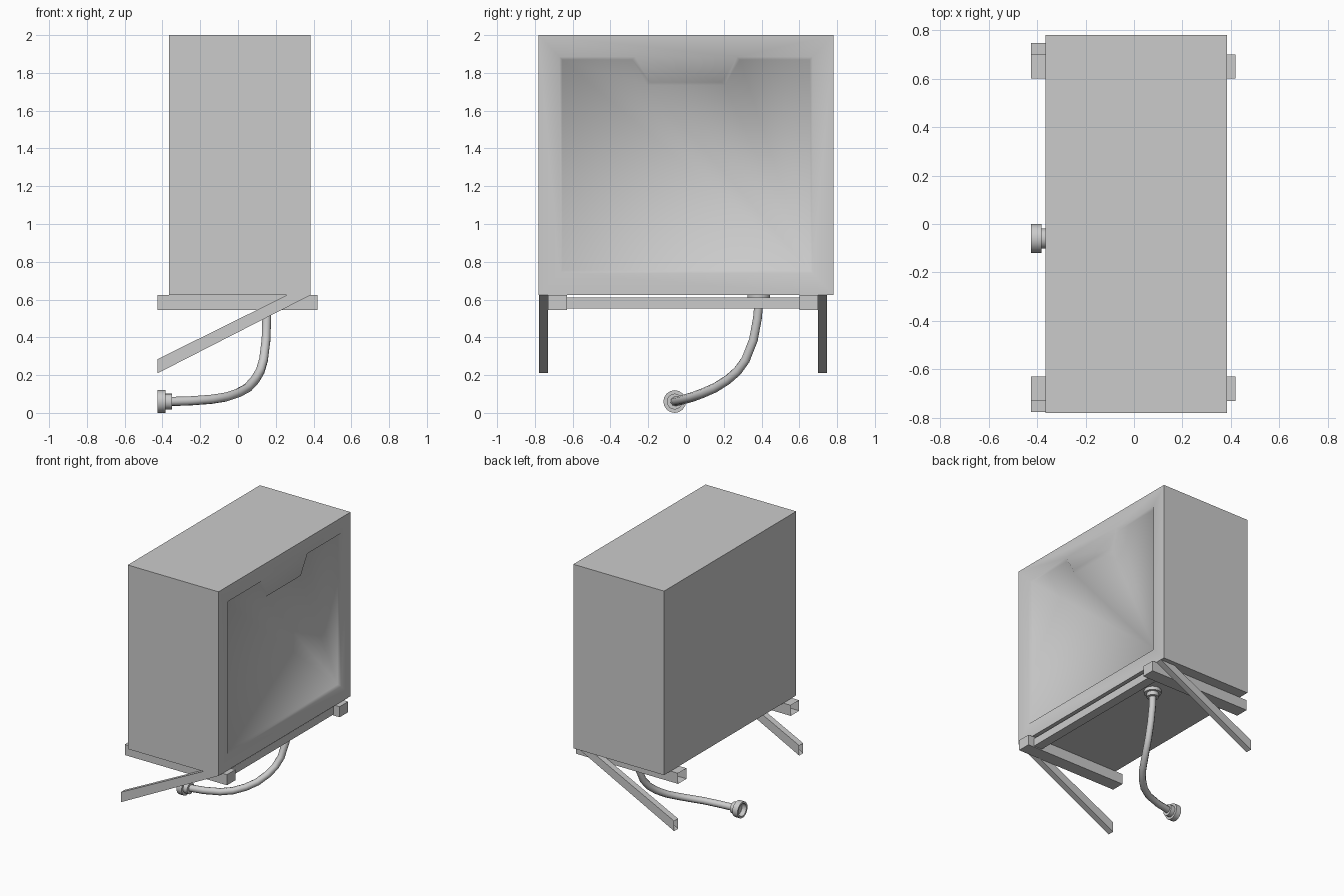
import bpy, bmesh, math
from mathutils import Vector, Matrix

cube = bpy.data.objects.get("Cube")
if cube:
    bpy.data.objects.remove(cube, do_unlink=True)

grey = bpy.data.materials.new("plain grey")
grey.use_nodes = True
grey.diffuse_color = (0.6, 0.6, 0.6, 1)
grey.node_tree.nodes["Principled BSDF"].inputs["Base Color"].default_value = (0.6, 0.6, 0.6, 1)


def finish(name, bm, angle=None):
    """Turn a bmesh into a named object, smooth below the given angle."""
    mesh = bpy.data.meshes.new(name)
    bm.to_mesh(mesh)
    bm.free()
    mesh.materials.append(grey)
    obj = bpy.data.objects.new(name, mesh)
    bpy.context.collection.objects.link(obj)
    if angle:
        bpy.ops.object.select_all(action='DESELECT')
        bpy.context.view_layer.objects.active = obj
        obj.select_set(True)
        bpy.ops.object.shade_smooth_by_angle(angle=math.radians(angle))
    return obj


def beam(name, profile, y0, y1, open_end=False):
    """Extrude an x-z profile along y; the first profile edge can be left open."""
    bm = bmesh.new()
    near = [bm.verts.new((x, y0, z)) for x, z in profile]
    far = [bm.verts.new((x, y1, z)) for x, z in profile]
    bm.faces.new(near)
    bm.faces.new(far[::-1])
    n = len(profile)
    for i in range(n):
        j = (i + 1) % n
        bm.faces.new((near[i], far[i], far[j], near[j]))
    bmesh.ops.recalc_face_normals(bm, faces=bm.faces)
    if open_end:
        end = [f for f in bm.faces if all(v.co.x < -0.42 for v in f.verts)]
        bmesh.ops.delete(bm, geom=end, context='FACES')
    return finish(name, bm)


def cabinet():
    """Box whose +x side has a recessed panel with a handle tab at the top."""
    x0, x1, y, z0, z1, depth, slope = -0.365, 0.385, 0.78, 0.625, 2.0, 0.02, 0.015
    bm = bmesh.new()

    def loop(x, points):
        return [bm.verts.new((x, a, b)) for a, b in points]

    def panel(s):
        half, low, top, tab = 0.67 - s, 0.74 + s, 1.885 - s, 1.75 - s
        return [(-half, low), (half, low), (half, top), (0.27 + s, top), (0.19 + s, tab),
                (-0.19 - s, tab), (-0.27 - s, top), (-half, top)]

    corners = [(-y, z0), (y, z0), (y, z1), (-y, z1)]
    back, front = loop(x0, corners), loop(x1, corners)
    rim, floor = loop(x1, panel(0)), loop(x1 - depth, panel(slope))
    bm.faces.new(back[::-1])
    bm.faces.new(floor)
    for a, b in ((back, front), (rim, floor)):
        for i in range(len(a)):
            j = (i + 1) % len(a)
            bm.faces.new((a[i], a[j], b[j], b[i]))
    edges = [e for e in bm.edges if all(v.co.x > x1 - 0.001 for v in e.verts)]
    bmesh.ops.triangle_fill(bm, edges=edges, use_beauty=True, normal=(1, 0, 0))
    bmesh.ops.recalc_face_normals(bm, faces=bm.faces)
    return finish("cabinet", bm, 60)


def collar(name, origin, axis, profile, sides=16):
    """Lathe a (distance, radius) profile about an axis."""
    bm = bmesh.new()
    turn = Vector((0, 0, 1)).rotation_difference(Vector(axis)).to_matrix().to_4x4()
    verts = [bm.verts.new((r, 0, d)) for d, r in profile]
    edges = [bm.edges.new(pair) for pair in zip(verts, verts[1:])]
    bmesh.ops.spin(bm, geom=verts + edges, cent=(0, 0, 0), axis=(0, 0, 1),
                   angle=math.tau, steps=sides, use_merge=True)
    bmesh.ops.remove_doubles(bm, verts=bm.verts, dist=0.0005)
    bmesh.ops.recalc_face_normals(bm, faces=bm.faces)
    bm.transform(Matrix.Translation(origin) @ turn)
    return finish(name, bm, 35)


def hose(points, radius):
    """Round hose swept along a short path."""
    curve = bpy.data.curves.new("hose", 'CURVE')
    curve.dimensions = '3D'
    curve.bevel_depth = radius
    curve.bevel_resolution = 2
    curve.resolution_u = 2
    curve.use_fill_caps = True
    spline = curve.splines.new('BEZIER')
    spline.bezier_points.add(len(points) - 1)
    for bp, p in zip(spline.bezier_points, points):
        bp.co = p
        bp.handle_left_type = bp.handle_right_type = 'AUTO'
    curve.materials.append(grey)
    obj = bpy.data.objects.new("hose", curve)
    bpy.context.collection.objects.link(obj)


cabinet()

# Support rails and diagonal braces, tubes open at the wall end
rail = [(-0.425, 0.545), (0.42, 0.545), (0.42, 0.624), (-0.425, 0.624)]
brace = [(-0.425, 0.21), (0.385, 0.624), (0.26, 0.624), (-0.425, 0.285)]
for side, y in (("front", -0.73), ("back", 0.6)):
    beam(side + "_rail", rail, y, y + 0.1, True)
for side, y in (("front", -0.777), ("back", 0.7)):
    beam(side + "_brace", brace, y, y + 0.047, True)

# Bar joining the two rails
beam("cross_bar", [(0.3, 0.553), (0.37, 0.553), (0.37, 0.612), (0.3, 0.612)], -0.635, 0.605)

# Drain hose with its two fittings
hose([(0.155, 0.385, 0.61), (0.152, 0.378, 0.5), (0.135, 0.315, 0.28),
      (0.09, 0.22, 0.175), (0.0, 0.09, 0.105), (-0.14, -0.01, 0.072),
      (-0.37, -0.06, 0.06)], 0.025)
collar("upper_fitting", (0.155, 0.385, 0.625), (0, 0, -1),
       [(0, 0), (0, 0.06), (0.025, 0.06), (0.025, 0.042), (0.055, 0.042), (0.055, 0.0)])
collar("end_fitting", (-0.425, -0.06, 0.06), (1, 0, 0),
       [(0.035, 0), (0.035, 0.046), (0, 0.046), (0, 0.06), (0.042, 0.06), (0.042, 0.042),
        (0.075, 0.042), (0.075, 0)])
